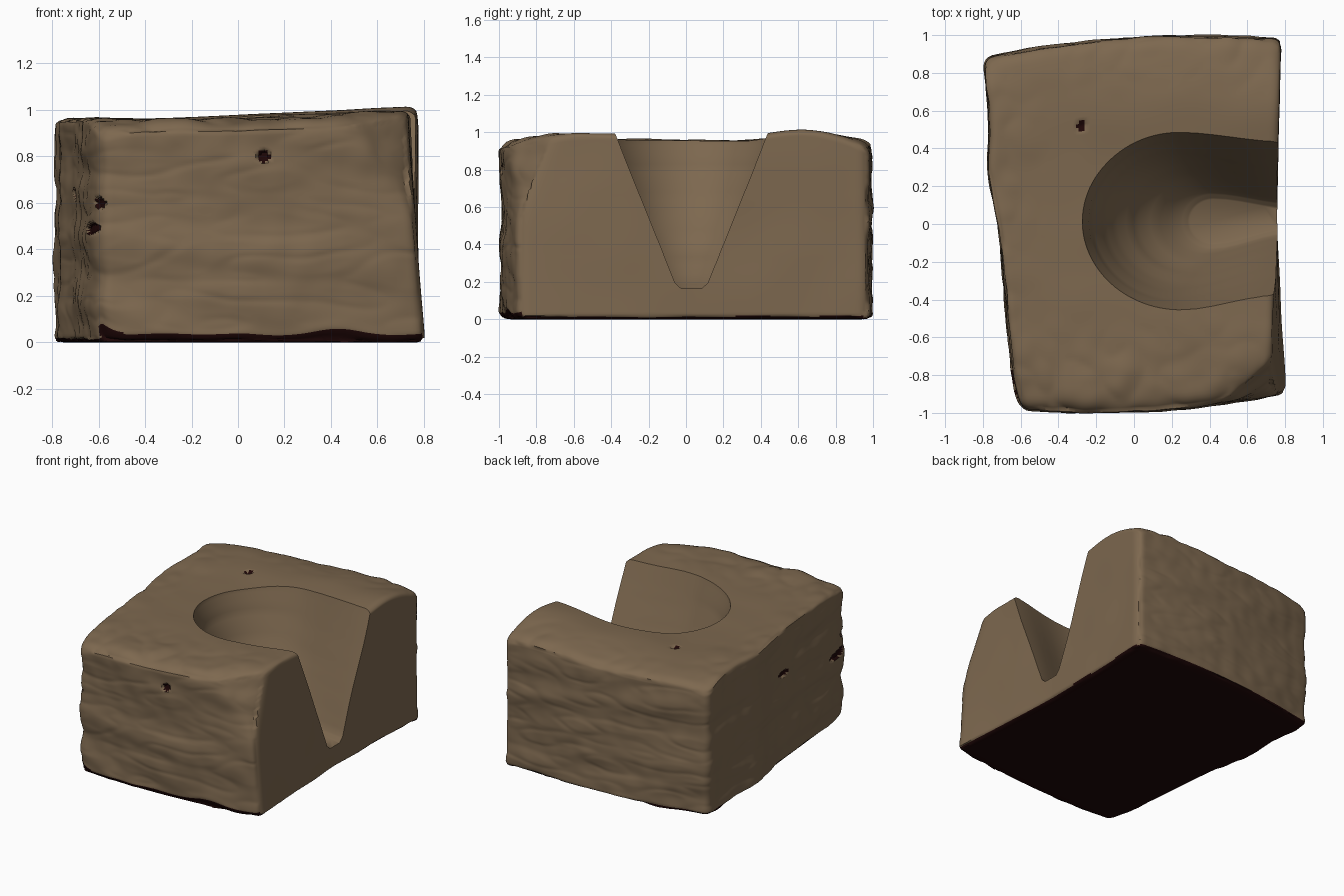
import bpy, bmesh, math
from mathutils import Vector, noise

cube = bpy.data.objects.get("Cube")
if cube:
    bpy.data.objects.remove(cube, do_unlink=True)


def material(name, colour):
    m = bpy.data.materials.new(name)
    m.use_nodes = True
    m.diffuse_color = colour
    m.node_tree.nodes["Principled BSDF"].inputs["Base Color"].default_value = colour
    return m


stone = material("brown stone", (0.205, 0.138, 0.078, 1))
dark = material("dark underside", (0.013, 0.002, 0.002, 1))


def make_object(name, bm):
    mesh = bpy.data.meshes.new(name)
    bm.to_mesh(mesh)
    bm.free()
    mesh.materials.append(stone)
    mesh.materials.append(dark)
    ob = bpy.data.objects.new(name, mesh)
    bpy.context.collection.objects.link(ob)
    return ob


def mix(a, b, t):
    return a + (b - a) * t


def bump(x, centre, width):
    return math.exp(-((x - centre) / width) ** 2)


def rounded(p, r):
    """Round the edges of the unit block."""
    core = Vector([max(-1 + r, min(1 - r, c)) for c in p])
    return core + (p - core).normalized() * r


def shape(p):
    """Bend the unit block into the skewed, uneven stone."""
    u, v, w = p
    left = -0.71 - 0.085 * v + 0.035 * max(-v, 0) ** 8 - 0.03 * bump(v, 0.35, 0.2)
    right = 0.755 + 0.015 * v * v + (0.01 * v if v > 0 else 0.04 * v * w)
    front = -0.985 + 0.04 * u + 0.05 * u * u
    back = 0.985 + 0.05 * u - 0.06 * u * u
    # Crowned top, worn down towards its corners
    top = 0.96 + 0.022 * u + 0.028 * min(u, 0) ** 2
    top += (0.018 * bump(v, 0.62, 0.22) + 0.008 * bump(v, -0.6, 0.35)) * (u + 1)
    top -= 0.035 * abs(v) ** 12 + 0.05 * abs(u * v) ** 7
    q = Vector((mix(left, right, (u + 1) / 2),
                mix(front, back, (v + 1) / 2), top * (w + 1) / 2))
    # Worn corner beside the open side
    n = Vector((0.62, -0.70, 0.345)).normalized()
    soft = 0.018
    return q - n * soft * math.log(1 + math.exp((n.dot(q) - 1.295) / soft))


def roughness(q, n):
    """Horizontal ledges on the sides, chips on the top, a sawn open side."""
    if n.x > 0.8:
        return 0.007 * noise.noise(q * 3)
    fine = noise.noise(q * 9)
    if abs(n.z) < 0.6:
        ledge = noise.noise(Vector((q.x * 1.7, q.y * 1.7, q.z * 7 + q.x)))
        crack = abs(noise.noise(Vector((q.x * 3, q.y * 3, q.z * 11))))
        return 0.018 * ledge + 0.012 * min(crack, 0.3) + 0.005 * fine - 0.004
    edge = max(0, max(-q.y, -q.x, q.y - 0.2) - 0.45)
    chip = abs(noise.noise(q * 6)) - 0.2
    return 0.008 * noise.noise(q * 3.5) + edge * (0.02 * fine + 0.05 * chip)


hem = 0.05


def undercut(q):
    """Height of the ragged dark hem along the foot of the front."""
    wave = noise.noise(Vector((q.x * 3.5, 0, 4)))
    return 0.042 + 0.03 * wave + 0.045 * bump(q.x, -0.62, 0.07)


# Small pits: centre and half sizes
pits = [
    (Vector((0.11, -0.98, 0.80)), Vector((0.027, 0.1, 0.027))),
    (Vector((-0.28, 0.52, 0.97)), Vector((0.024, 0.024, 0.1))),
    (Vector((-0.72, -0.12, 0.64)), Vector((0.1, 0.06, 0.024))),
    (Vector((-0.63, -0.85, 0.49)), Vector((0.1, 0.12, 0.024))),
    (Vector((-0.61, -0.94, 0.60)), Vector((0.05, 0.04, 0.026))),
]


def in_pit(q):
    return any(sum(((q[i] - c[i]) / s[i]) ** 2 for i in range(3)) < 1
               for c, s in pits)


# Stone block
bm = bmesh.new()
bmesh.ops.create_cube(bm, size=2)
bmesh.ops.subdivide_edges(bm, edges=bm.edges[:], cuts=99, use_grid_fill=True)
for v in bm.verts:
    v.co = shape(rounded(v.co, 0.06))
bm.normal_update()
for f in bm.faces:
    c = f.calc_center_median()
    foot = hem if f.normal.y < -0.5 else 0.01
    f.material_index = int(f.normal.z < -0.6 or c.z < foot or in_pit(c))
moved = []
for v in bm.verts:
    co, n = v.co.copy(), v.normal
    if n.z > -0.9:
        co += n * (roughness(co, n) - 0.018 * in_pit(co))
    # Lift the foot of the front into a wavy undercut
    if n.y < -0.3 and co.z < 0.3:
        weight = min(1, (-n.y - 0.3) / 0.4)
        height = mix(hem, undercut(co), weight)
        if co.z < hem:
            co.z *= height / hem
        else:
            co.z = mix(height, 0.3, (co.z - hem) / (0.3 - hem))
        co.y += 0.5 * weight * max(0, height - co.z)
    co.z = max(0, co.z)
    moved.append(co)
for v, co in zip(bm.verts, moved):
    v.co = co
block = make_object("stone_block", bm)

# Funnel cutter: U-shaped rings of height, inner end, half width, end half width
levels = [(0.165, 0.29, 0.115, 0.05), (0.195, 0.24, 0.15, 0.083),
          (0.38, 0.03, 0.25, 0.158), (0.58, -0.12, 0.34, 0.24),
          (0.78, -0.21, 0.41, 0.322), (0.98, -0.28, 0.47, 0.40),
          (1.20, -0.33, 0.52, 0.48)]
steps = 4
fine_levels = [[mix(a, b, s / steps) for a, b in zip(low, high)]
               for low, high in zip(levels, levels[1:]) for s in range(steps)]
fine_levels.append(levels[-1])
middle = 0.015
bm = bmesh.new()
rings = []
for z, inner, wide, end in fine_levels:
    # Faint turning marks
    inner += 0.006 * math.sin(z * 45)
    centre = inner + wide * 1.1
    ring = []
    for i in range(49):
        a = math.pi * (0.5 + i / 48)
        ring.append((centre + wide * 1.1 * math.cos(a), middle + wide * math.sin(a)))
    for side in (-1, 1):
        arm = []
        for i in range(1, 9):
            t = i / 8
            e = min(1, t * 1.3)
            ease = e * e * (3 - 2 * e)
            arm.append((mix(centre, 0.95, t),
                        middle + 0.015 * ease + side * mix(wide, end, ease)))
        ring = ring + arm if side < 0 else arm[::-1] + ring
    rings.append([bm.verts.new((x, y, z)) for x, y in ring])
count = len(rings[0])
for low, high in zip(rings, rings[1:]):
    for i in range(count):
        j = (i + 1) % count
        bm.faces.new((low[i], low[j], high[j], high[i]))
bm.faces.new(rings[0])
bm.faces.new(rings[-1])
bmesh.ops.recalc_face_normals(bm, faces=bm.faces[:])
cutter = make_object("funnel_cutter", bm)

# Carve the funnel
cut = block.modifiers.new("funnel", "BOOLEAN")
cut.operation = "DIFFERENCE"
cut.solver = "EXACT"
cut.object = cutter
bpy.context.view_layer.objects.active = block
block.select_set(True)
bpy.ops.object.modifier_apply(modifier=cut.name)
bpy.data.objects.remove(cutter, do_unlink=True)
bpy.ops.object.shade_smooth_by_angle(angle=math.radians(50))
